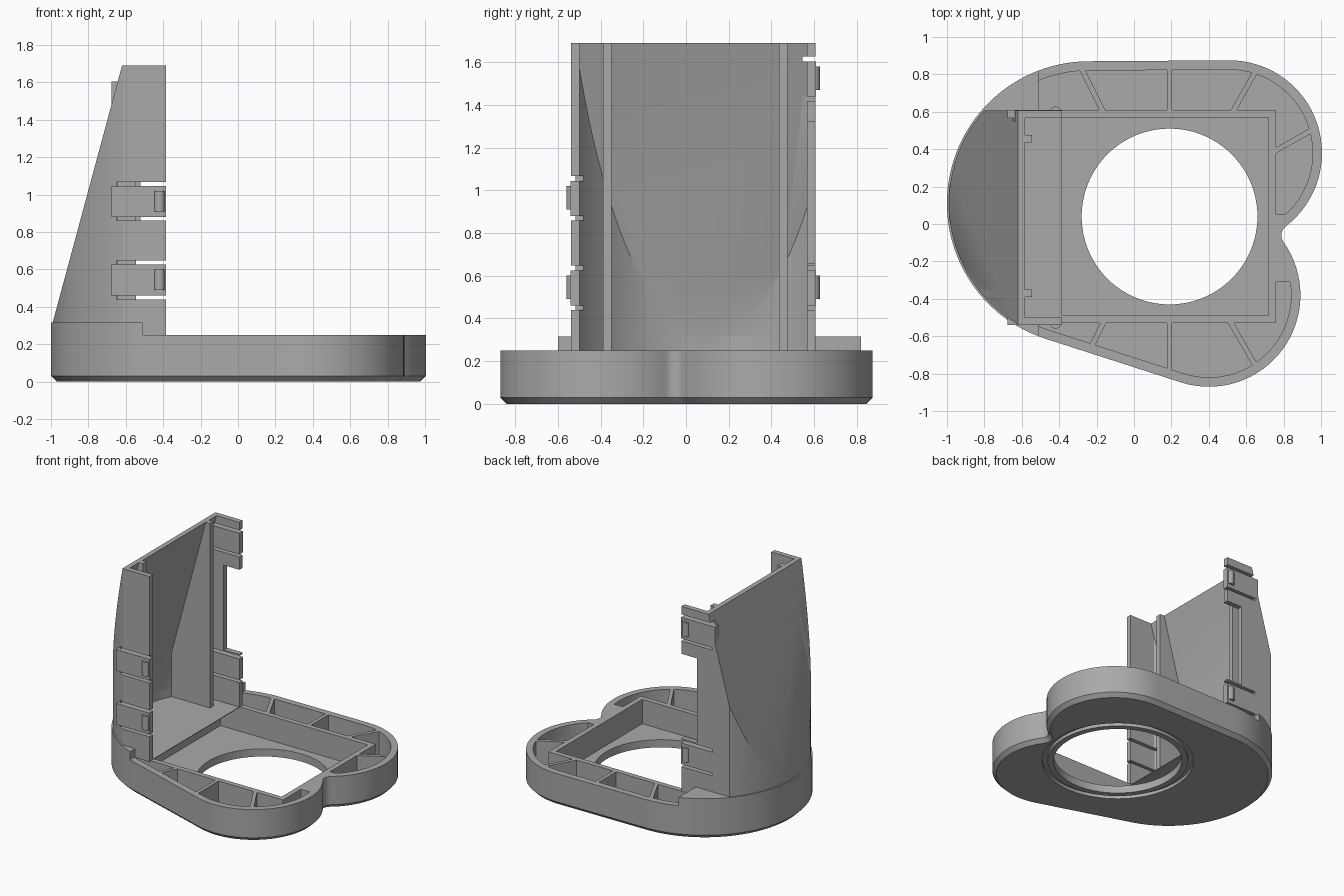
import bpy, bmesh
from math import sin, cos, atan2, asin, hypot, pi, sqrt
from mathutils import Vector

cube = bpy.data.objects.get("Cube")
if cube:
    bpy.data.objects.remove(cube, do_unlink=True)

grey = bpy.data.materials.new("plain grey")
grey.use_nodes = True
grey.diffuse_color = (0.4, 0.4, 0.4, 1)
grey.node_tree.nodes["Principled BSDF"].inputs["Base Color"].default_value = (0.4, 0.4, 0.4, 1)


def loft(name, layers, slant=None):
    """Closed solid through (outline, height) layers, optionally trimmed by a plane."""
    bm = bmesh.new()
    rings = [[bm.verts.new((x, y, z)) for x, y in loop] for loop, z in layers]
    for low, high in zip(rings, rings[1:]):
        for i in range(len(low)):
            j = (i + 1) % len(low)
            bm.faces.new((low[i], low[j], high[j], high[i]))
    bm.faces.new(rings[0][::-1])
    bm.faces.new(rings[-1])
    if slant:
        cut = bmesh.ops.bisect_plane(bm, geom=bm.verts[:] + bm.edges[:] + bm.faces[:],
                                     plane_co=slant[0], plane_no=slant[1], clear_outer=True)
        edges = [e for e in cut["geom_cut"] if isinstance(e, bmesh.types.BMEdge)]
        bmesh.ops.holes_fill(bm, edges=edges, sides=0)
    bmesh.ops.recalc_face_normals(bm, faces=bm.faces)
    mesh = bpy.data.meshes.new(name)
    bm.to_mesh(mesh)
    bm.free()
    mesh.materials.append(grey)
    obj = bpy.data.objects.new(name, mesh)
    bpy.context.collection.objects.link(obj)
    return obj


def box(name, x0, x1, y0, y1, z0, z1):
    loop = [(x0, y0), (x1, y0), (x1, y1), (x0, y1)]
    return loft(name, [(loop, z0), (loop, z1)])


def arc(c, r, a0, a1, n=32):
    return [(c[0] + r * cos(a0 + (a1 - a0) * i / n), c[1] + r * sin(a0 + (a1 - a0) * i / n))
            for i in range(n + 1)]


def tube(name, c, r, z0, z1, n=96):
    loop = arc(c, r, 0, 2 * pi, n)[:-1]
    return loft(name, [(loop, z0), (loop, z1)])


def combine(obj, tool, operation="DIFFERENCE", keep=False):
    mod = obj.modifiers.new("combine", "BOOLEAN")
    mod.operation, mod.object, mod.solver = operation, tool, "EXACT"
    bpy.context.view_layer.objects.active = obj
    bpy.ops.object.modifier_apply(modifier=mod.name)
    if not keep:
        bpy.data.objects.remove(tool, do_unlink=True)


# Foot outline: three lobes joined by tangents, with a rounded notch on one side
BIG, LOW, HIGH = (-0.24, 0.11), (0.40, -0.38), (0.51, 0.38)
R_BIG, R_LOW, R_HIGH, R_NOTCH = 0.76, 0.49, 0.495, 0.06


def outline(inset=0.0):
    d_low = atan2(LOW[1] - BIG[1], LOW[0] - BIG[0])
    d_high = atan2(HIGH[1] - BIG[1], HIGH[0] - BIG[0])
    t_low = d_low + asin((R_BIG - R_LOW) / hypot(LOW[0] - BIG[0], LOW[1] - BIG[1])) - pi / 2
    t_high = d_high - asin((R_BIG - R_HIGH) / hypot(HIGH[0] - BIG[0], HIGH[1] - BIG[1])) + pi / 2
    # Notch centre touches both small lobes from outside
    a, b = R_LOW + R_NOTCH, R_HIGH + R_NOTCH
    u = Vector(HIGH) - Vector(LOW)
    along = (a * a - b * b + u.length_squared) / (2 * u.length)
    side = Vector((u.y, -u.x)).normalized()
    notch = Vector(LOW) + u.normalized() * along + side * sqrt(a * a - along * along)
    n_low = atan2(notch.y - LOW[1], notch.x - LOW[0])
    n_high = atan2(notch.y - HIGH[1], notch.x - HIGH[0])
    return (arc(BIG, R_BIG - inset, t_high, t_low + 2 * pi, 64)
            + arc(LOW, R_LOW - inset, t_low, n_low)
            + arc(notch, R_NOTCH + inset, n_low + pi, n_high + pi, 10)
            + arc(HIGH, R_HIGH - inset, n_high, t_high))


# Column section: flat sides with an arc at the back, leaning back face
FRONT, BACK, EDGE = -0.54, 0.608, -0.385
LEAN = Vector((-1.39, 0, 0.375))


def column(name, r, y0, y1, x1, z0, z1, shift):
    a0 = pi - asin((y1 - BIG[1]) / r)
    a1 = pi + asin((BIG[1] - y0) / r)
    loop = [(x1, y1)] + arc(BIG, r, a0, a1, 48) + [(x1, y0)]
    return loft(name, [(loop, z0), (loop, z1)], ((-1 + shift, 0, 0.3), LEAN))


def inner_column():
    return column("column_cutter", 0.715, -0.5, 0.567, -0.3, 0.25, 1.8, 0.043)


# Foot with chamfered underside and raised back plinth
FLOOR = 0.06
foot = loft("foot", [(outline(0.03), 0), (outline(), 0.03), (outline(), 0.315)])
combine(foot, box("cutter", -0.51, 1.2, -1, 1, 0.25, 0.5))
combine(foot, inner_column())
combine(foot, box("cutter", -0.55, 0.72, -0.49, 0.57, FLOOR, 0.5))
combine(foot, tube("cutter", (0.19, 0.04), 0.47, -0.1, 0.5))

# Groove under the foot around the opening
groove = tube("cutter", (0.19, 0.04), 0.555, -0.1, 0.025)
combine(groove, tube("core", (0.19, 0.04), 0.515, -0.2, 0.1))
combine(foot, groove)

# Pockets around the tray, divided by ribs
pocket = loft("pocket_cutter", [(outline(0.05), FLOOR), (outline(0.05), 0.4)])
combine(pocket, box("tray_wall", -0.6, 0.76, -0.53, 0.61, 0, 0.5))
combine(pocket, box("plinth", -1.2, -0.51, -1, 1, 0, 0.5))
combine(pocket, box("notch_block", 0.5, 1, -0.31, 0.05, 0, 0.5))
ribs = [((-0.14, 0.55), (-0.3, 0.87)), ((0.19, 0.55), (0.19, 0.95)), ((0.5, 0.55), (0.68, 0.87)),
        ((0.7, 0.36), (1.0, 0.53)), ((-0.14, -0.48), (-0.28, -0.76)), ((0.19, -0.48), (0.19, -0.95)),
        ((0.49, -0.48), (0.68, -0.81))]
for p, q in ribs:
    p, q = Vector(p), Vector(q)
    d = (q - p).normalized() * 0.014
    w = Vector((-d.y, d.x))
    loop = [p - w, q - w, q + w, p + w]
    combine(pocket, loft("rib", [(loop, 0), (loop, 0.5)]))
combine(foot, pocket)

# Column shell
shell = column("column_shell", 0.75, FRONT, BACK, EDGE, 0.245, 1.69, 0.005)
solid = shell.copy()
solid.data = shell.data.copy()
bpy.context.collection.objects.link(solid)
combine(shell, inner_column())

# Upright guide fins inside the column
fins = []
for name, y in (("front_guide_fin", -0.39), ("back_guide_fin", 0.435)):
    fin = box(name, -1.1, -0.545, y, y + 0.04, 0.24, 1.69)
    combine(fin, solid, "INTERSECT", keep=True)
    fins.append(fin)
bpy.data.objects.remove(solid, do_unlink=True)

# Side openings and snap clips
combine(shell, box("cutter", -0.52, -0.3, 0.5, 0.7, 0.66, 1.32))
clips = []
for side, y0, y1, heights in (("front", FRONT, -0.5, (0.46, 0.88)),
                              ("back", 0.567, BACK, (0.46, 1.44))):
    for level, z in zip(("lower", "upper"), heights):
        for low, high in ((z - 0.02, z), (z + 0.165, z + 0.188)):
            combine(shell, box("cutter", -0.65, -0.3, y0 - 0.02, y1 + 0.02, low, high))
        clips.append(box(f"{side}_{level}_clip", -0.675, EDGE, y0 - 0.001, y1 + 0.001, z, z + 0.165))
        hook_y = y0 + 0.01 if side == "front" else y1 - 0.01
        clips.append(tube(f"{side}_{level}_hook", (-0.42, hook_y), 0.03, z + 0.03, z + 0.14, 20))

# Smooth curved walls, keep corners sharp
bpy.ops.object.select_all(action="DESELECT")
for obj in [foot, shell] + fins + clips:
    obj.select_set(True)
bpy.context.view_layer.objects.active = foot
bpy.ops.object.shade_smooth_by_angle(angle=0.5)
